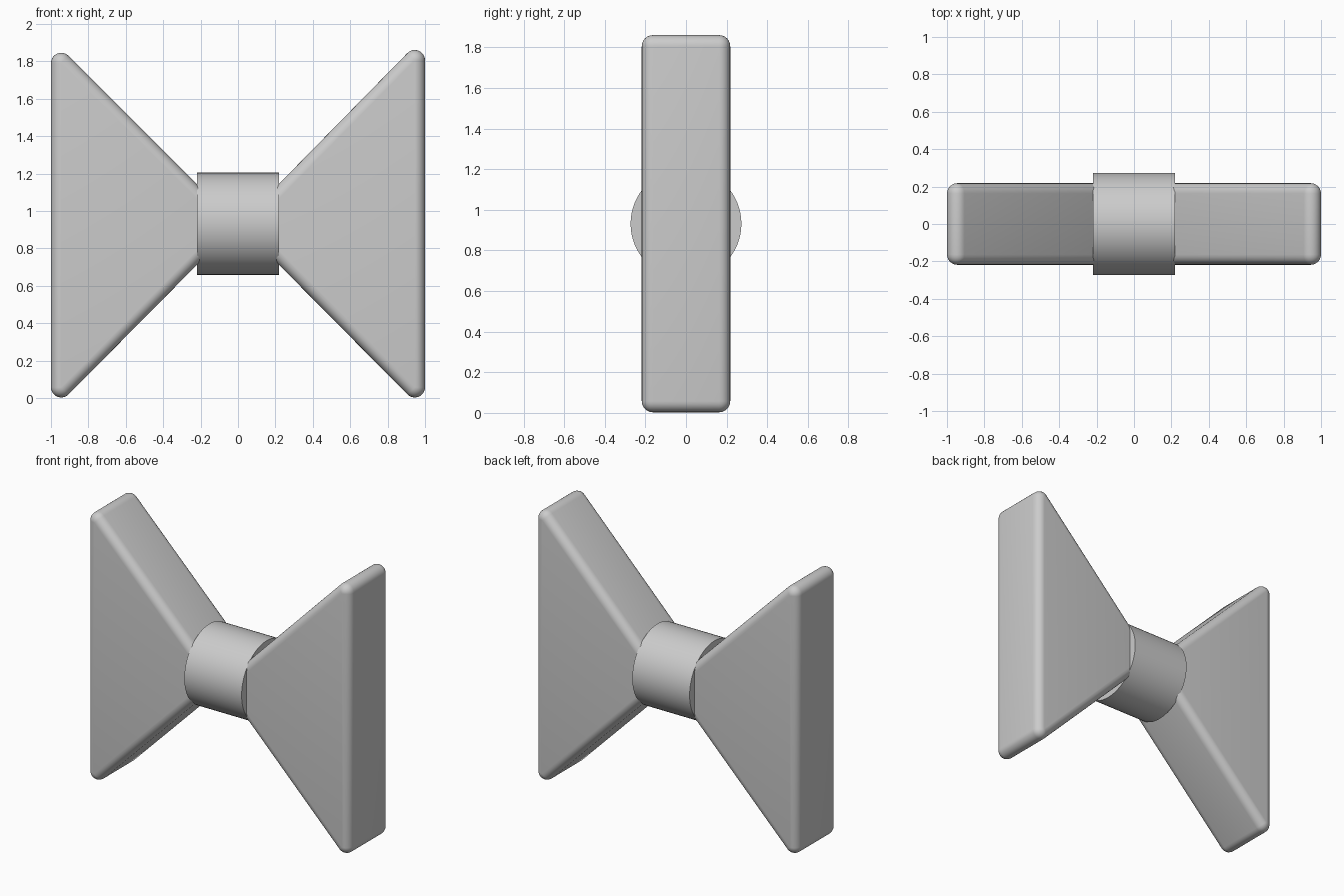
import bpy, bmesh, math
from mathutils import Matrix

if "Cube" in bpy.data.objects:
    bpy.data.objects.remove(bpy.data.objects["Cube"])

R = 0.055        # edge rounding
HALF = 0.218     # half thickness of a wing


def finish(name, bm):
    me = bpy.data.meshes.new(name)
    bm.to_mesh(me)
    bm.free()
    ob = bpy.data.objects.new(name, me)
    bpy.context.collection.objects.link(ob)
    bpy.ops.object.select_all(action='DESELECT')
    ob.select_set(True)
    bpy.context.view_layer.objects.active = ob
    bpy.ops.object.shade_smooth_by_angle(angle=math.radians(30))
    return ob


def wing(name, side, top):
    # rounded triangular slab: hull around a small ball at each corner
    bm = bmesh.new()
    corners = [(1 - R, top - R), (1 - R, 0.003 + R), (0.083, 0.928)]
    for x, z in corners:
        for y in (-HALF + R, HALF - R):
            m = Matrix.Translation((side * x, y, z)) @ Matrix.Rotation(math.pi / 2, 4, 'X')
            bmesh.ops.create_uvsphere(bm, u_segments=24, v_segments=12, radius=R, matrix=m)
    res = bmesh.ops.convex_hull(bm, input=bm.verts[:])
    bmesh.ops.delete(bm, geom=[v for v in bm.verts if not v.link_faces], context='VERTS')
    inner = {g for g in res['geom_interior'] if isinstance(g, bmesh.types.BMVert) and g.is_valid}
    bmesh.ops.delete(bm, geom=list(inner), context='VERTS')
    bmesh.ops.dissolve_limit(bm, angle_limit=math.radians(0.5), verts=bm.verts[:], edges=bm.edges[:])
    bmesh.ops.recalc_face_normals(bm, faces=bm.faces[:])
    return finish(name, bm)


# two flared wings
wing("left_wing", -1, 1.846)
wing("right_wing", 1, 1.861)

# central band
bm = bmesh.new()
bmesh.ops.create_cone(bm, cap_ends=True, segments=64, radius1=0.273, radius2=0.273, depth=0.437,
                      matrix=Matrix.Translation((0, 0, 0.932)) @ Matrix.Rotation(math.pi / 2, 4, 'Y'))
finish("centre_band", bm)
